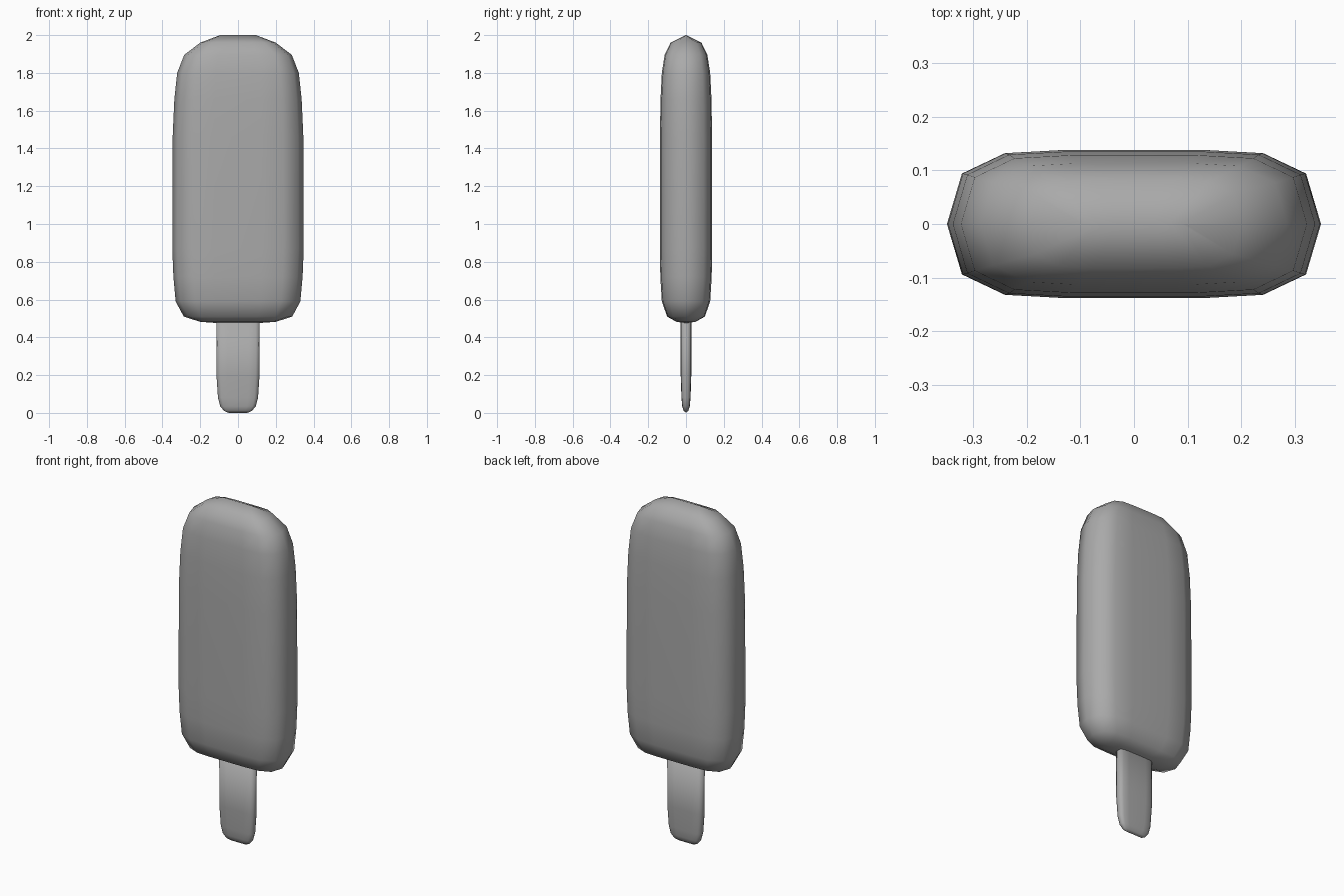
import bpy
import bmesh

if "Cube" in bpy.data.objects:
    bpy.data.objects.remove(bpy.data.objects["Cube"])

# One plain grey for the whole model
grey = bpy.data.materials.new("plain_grey")
grey.use_nodes = True
colour = (0.4, 0.4, 0.4, 1)
grey.diffuse_color = colour
grey.node_tree.nodes["Principled BSDF"].inputs["Base Color"].default_value = colour


def section(quarter):
    """Mirror a quarter outline (side tip to front) into a closed loop."""
    half = quarter + [(-x, y) for x, y in reversed(quarter)]
    return half + [(x, -y) for x, y in reversed(half[1:-1])]


def loft(name, quarter, rings):
    """Stack scaled copies of a section; rings are (z, half width, half depth)."""
    outline = section(quarter)
    count = len(outline)
    bm = bmesh.new()
    loops = [[bm.verts.new((x * w, y * d, z)) for x, y in outline]
             for z, w, d in rings]
    for low, high in zip(loops, loops[1:]):
        for i in range(count):
            j = (i + 1) % count
            bm.faces.new((low[i], low[j], high[j], high[i]))
    # Close any end that does not shrink to a ridge
    for loop, ring in ((loops[0], rings[0]), (loops[-1], rings[-1])):
        if ring[2] > 0:
            bm.faces.new(loop)
    bmesh.ops.remove_doubles(bm, verts=bm.verts, dist=0.0005)
    bmesh.ops.recalc_face_normals(bm, faces=bm.faces)
    for face in bm.faces:
        face.smooth = True
    mesh = bpy.data.meshes.new(name)
    bm.to_mesh(mesh)
    bm.free()
    mesh.materials.append(grey)
    obj = bpy.data.objects.new(name, mesh)
    bpy.context.collection.objects.link(obj)
    return obj


# Ice bar: rounded slab with a ridge at each end
loft("ice_bar",
     [(1, 0), (0.92, 0.68), (0.69, 0.955), (0.365, 1)],
     [(0.475, 0.10, 0), (0.482, 0.20, 0.05), (0.51, 0.287, 0.1),
      (0.59, 0.33, 0.128), (0.72, 0.342, 0.136), (0.87, 0.348, 0.138),
      (1.46, 0.346, 0.138), (1.66, 0.337, 0.135), (1.8, 0.322, 0.128),
      (1.895, 0.285, 0.113), (1.96, 0.2, 0.082), (2.0, 0.095, 0)])

# Stick: thin slat with a rounded lower end
loft("stick",
     [(1, 0), (0.96, 0.6), (0.82, 0.93), (0.5, 1)],
     [(0.0, 0.05, 0), (0.012, 0.075, 0.013), (0.035, 0.094, 0.02),
      (0.08, 0.106, 0.024), (0.2, 0.114, 0.028), (0.55, 0.115, 0.028)])
